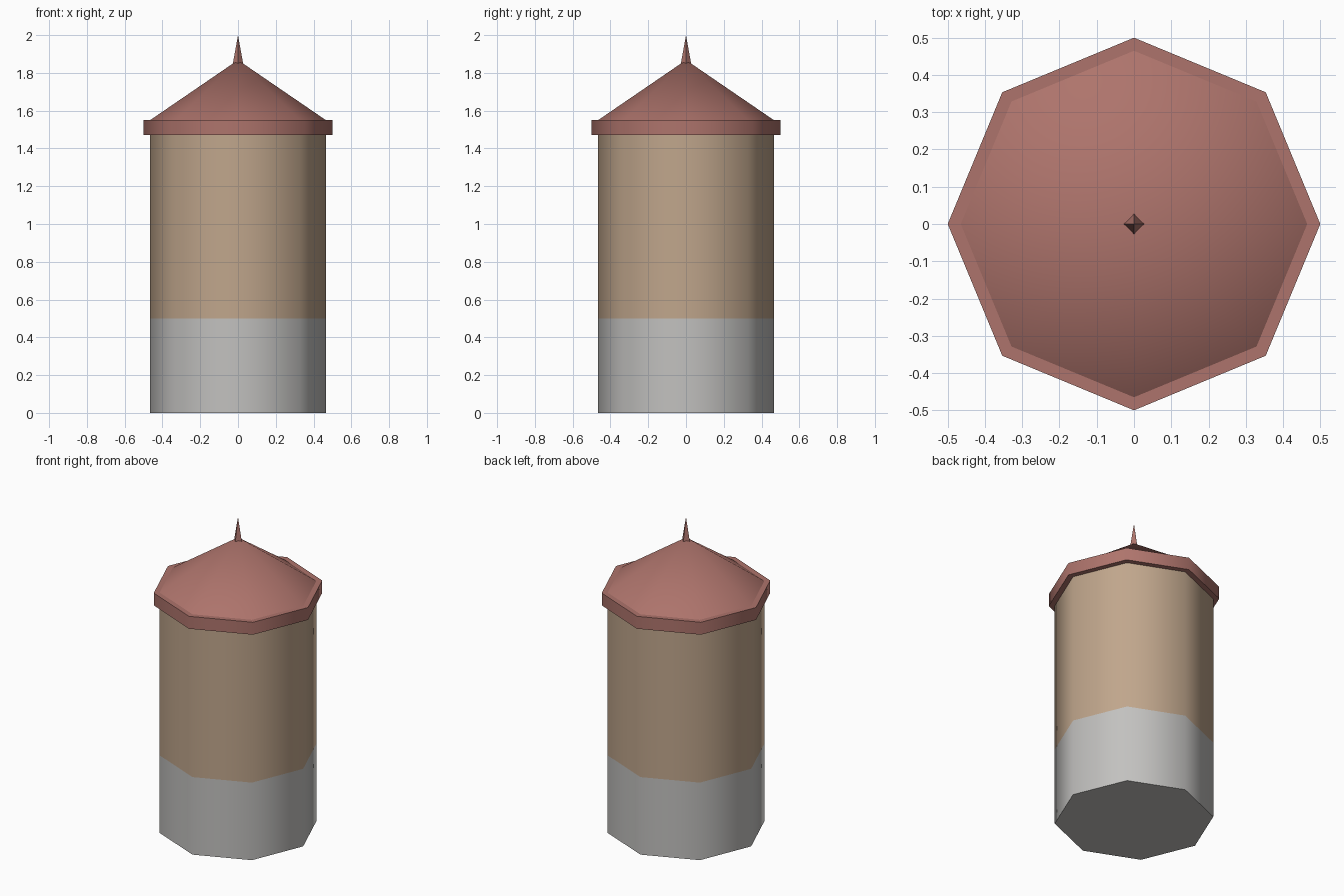
import bpy, bmesh, math

if "Cube" in bpy.data.objects:
    bpy.data.objects.remove(bpy.data.objects["Cube"])

def material(name, rgb):
    m = bpy.data.materials.new(name)
    lin = [((c / 255 + 0.055) / 1.055) ** 2.4 for c in rgb]
    m.diffuse_color = (*lin, 1)
    m.use_nodes = True
    m.node_tree.nodes["Principled BSDF"].inputs["Base Color"].default_value = m.diffuse_color
    return m

plaster = material("tan_plaster", (192, 166, 140))
stone = material("grey_stone", (194, 193, 191))
tile = material("red_tile", (174, 116, 108))

def lathe(name, profile, sides, mats, smooth=True):
    """Spin (radius, z) points into a closed solid with few sides."""
    bm = bmesh.new()
    rings = []
    for r, z in profile:
        if r == 0:
            rings.append([bm.verts.new((0, 0, z))])
        else:
            rings.append([bm.verts.new((r * math.cos(2 * math.pi * i / sides),
                                        r * math.sin(2 * math.pi * i / sides), z))
                          for i in range(sides)])
    for a, b in zip(rings, rings[1:]):
        for i in range(sides):
            j = (i + 1) % sides
            if len(b) == 1:
                bm.faces.new((a[i], a[j], b[0]))
            else:
                bm.faces.new((a[i], a[j], b[j], b[i]))
    for ring in (rings[0], rings[-1]):
        if len(ring) > 1:
            bm.faces.new(ring)
    bmesh.ops.recalc_face_normals(bm, faces=bm.faces)
    me = bpy.data.meshes.new(name)
    bm.to_mesh(me)
    bm.free()
    for m in mats:
        me.materials.append(m)
    ob = bpy.data.objects.new(name, me)
    bpy.context.collection.objects.link(ob)
    if smooth:
        bpy.ops.object.select_all(action='DESELECT')
        ob.select_set(True)
        bpy.context.view_layer.objects.active = ob
        bpy.ops.object.shade_smooth_by_angle(angle=math.radians(60))
    return ob

# Tower body: stone below 0.5, plaster above
body = lathe("tower_wall", [(0.465, 0), (0.465, 0.5), (0.465, 1.47)], 8, [plaster, stone])
for p in body.data.polygons:
    p.material_index = 1 if p.center.z < 0.5 else 0

# Eaves rim, smooth conical roof and four-sided spike
lathe("roof_rim", [(0.5, 1.47), (0.5, 1.55)], 8, [tile])
lathe("roof_cone", [(0.465, 1.55), (0, 1.868)], 8, [tile])
lathe("roof_spike", [(0.027, 1.85), (0, 2.0)], 4, [tile], smooth=False)
